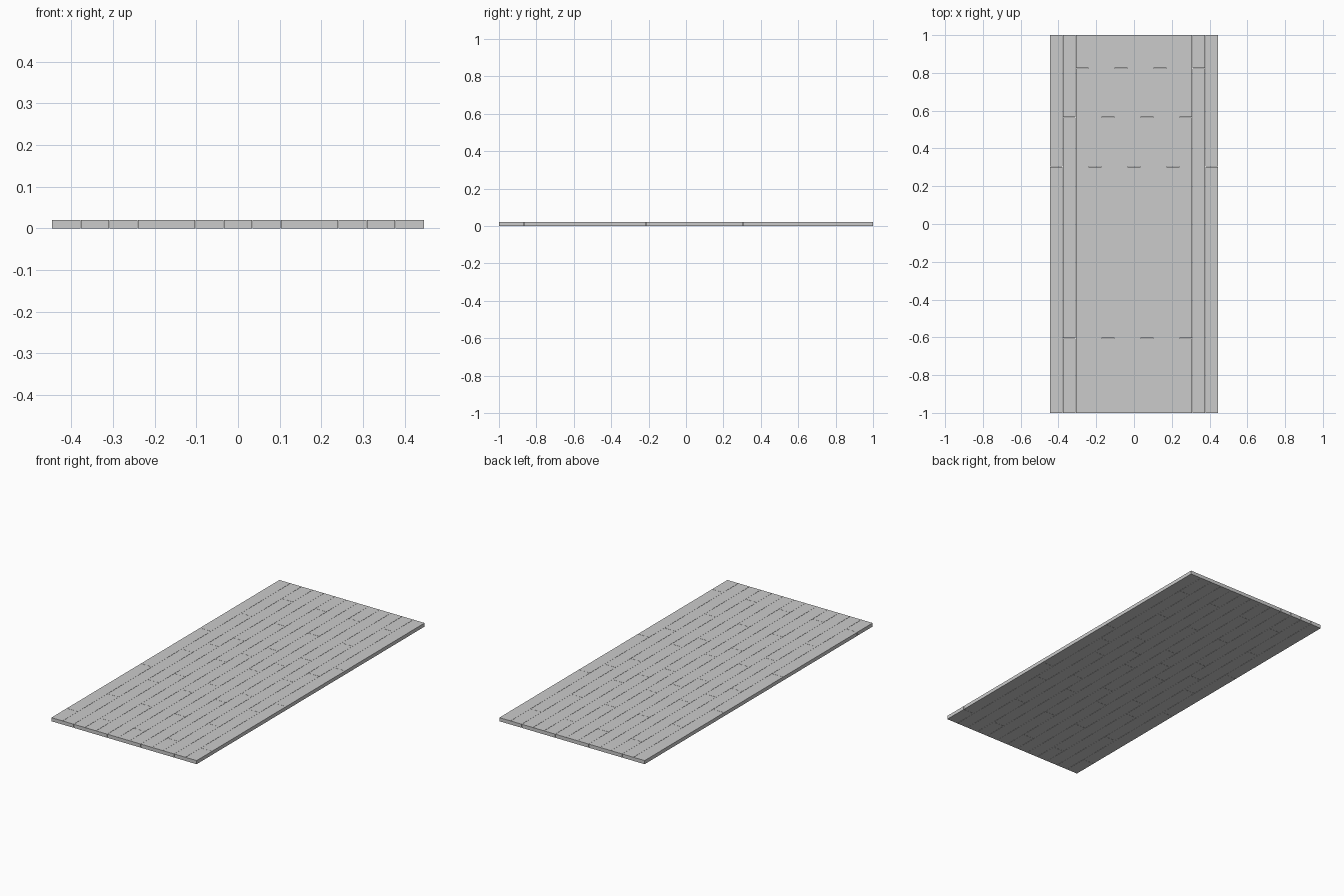
import bpy, bmesh

if "Cube" in bpy.data.objects:
    bpy.data.objects.remove(bpy.data.objects["Cube"])

COLUMNS = 13
WIDTH, LENGTH, THICK = 0.892, 2.0, 0.02
GAP = 0.001
PITCH = WIDTH / COLUMNS
# end joints of the three staggered board rows, repeated across the floor
JOINTS = [
    (-0.865, -0.215, 0.303),
    (-0.605, 0.045, 0.565),
    (-0.35, 0.175, 0.825),
]


def add_plank(name, x0, x1, y0, y1):
    bm = bmesh.new()
    bmesh.ops.create_cube(bm, size=1)
    bmesh.ops.scale(bm, vec=(x1 - x0, y1 - y0, THICK), verts=bm.verts)
    mesh = bpy.data.meshes.new(name)
    bm.to_mesh(mesh)
    bm.free()
    plank = bpy.data.objects.new(name, mesh)
    plank.location = ((x0 + x1) / 2, (y0 + y1) / 2, THICK / 2)
    bpy.context.collection.objects.link(plank)


# floor planks, column by column, with hairline gaps at the seams only
for c in range(COLUMNS):
    x0 = -WIDTH / 2 + c * PITCH
    left = x0 + (GAP / 2 if c > 0 else 0)
    right = x0 + PITCH - (GAP / 2 if c < COLUMNS - 1 else 0)
    ends = [-LENGTH / 2, *JOINTS[c % 3], LENGTH / 2]
    last = len(ends) - 2
    for i in range(last + 1):
        front = ends[i] + (GAP / 2 if i > 0 else 0)
        back = ends[i + 1] - (GAP / 2 if i < last else 0)
        add_plank(f"floor_plank_{c + 1}_{i + 1}", left, right, front, back)
